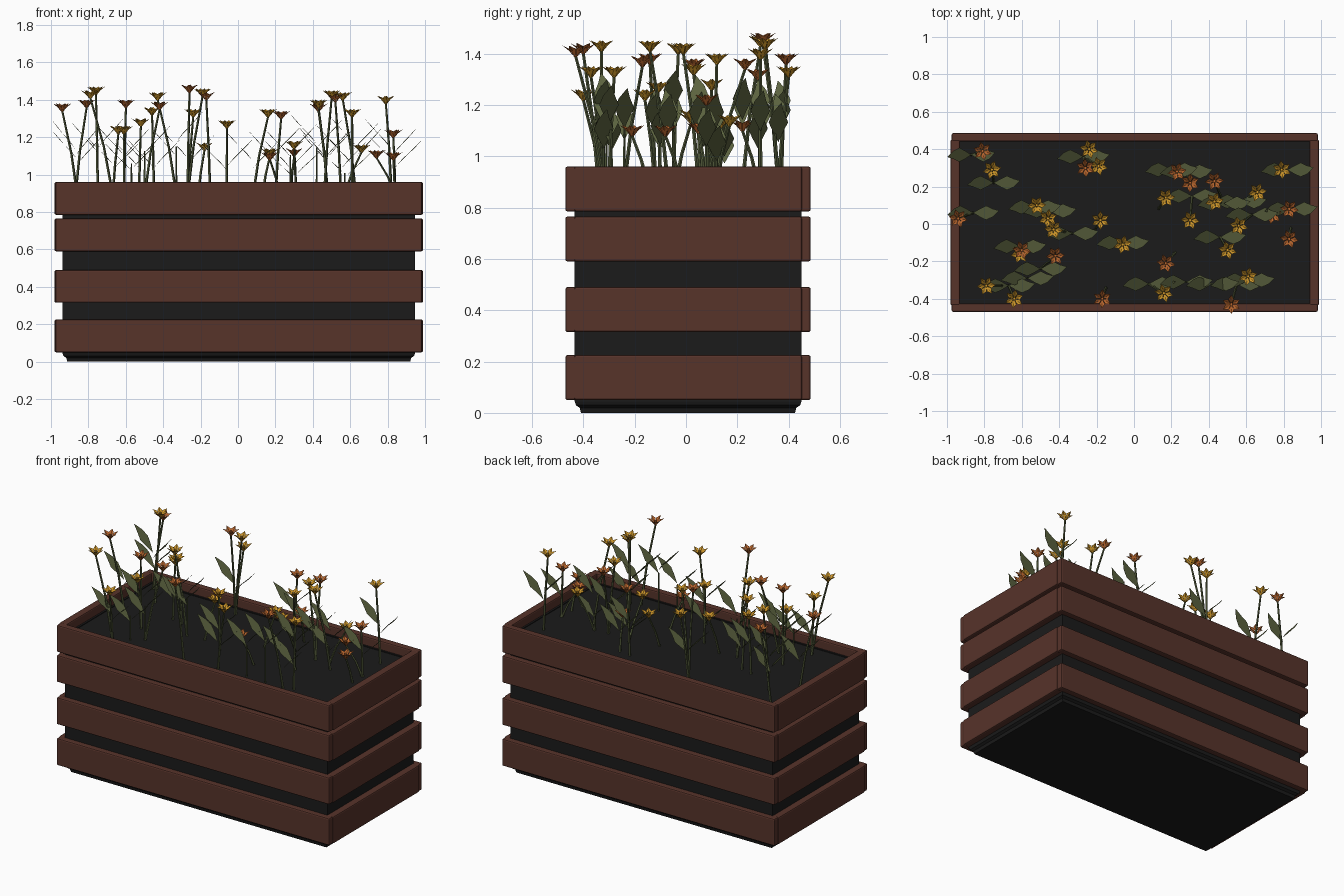
import bpy, bmesh, random
from math import pi, cos, sin
from mathutils import Vector, Matrix

random.seed(4)
cube = bpy.data.objects.get("Cube")
if cube:
    bpy.data.objects.remove(cube)


def material(name, rgb):
    lin = [((c / 255 + 0.055) / 1.055) ** 2.4 for c in rgb]
    m = bpy.data.materials.new(name)
    m.use_nodes = True
    m.diffuse_color = (*lin, 1)
    m.node_tree.nodes["Principled BSDF"].inputs["Base Color"].default_value = (*lin, 1)
    return m


wood = material("red brown wood", (87, 51, 42))
plastic = material("black liner", (27, 27, 27))
earth = material("dark soil", (27, 27, 27))
stem_green = material("stem green", (82, 90, 58))
leaf_green = material("leaf green", (93, 100, 64))
yellow = material("golden yellow", (205, 150, 42))
orange = material("burnt orange", (184, 102, 46))


def finish(bm, name, mat):
    mesh = bpy.data.meshes.new(name)
    bm.to_mesh(mesh)
    bm.free()
    ob = bpy.data.objects.new(name, mesh)
    bpy.context.collection.objects.link(ob)
    mesh.materials.append(mat)
    return ob


def box(name, lo, hi, mat, bevel=0.0):
    lo, hi = Vector(lo), Vector(hi)
    bm = bmesh.new()
    bmesh.ops.create_cube(bm, size=1)
    bmesh.ops.scale(bm, vec=hi - lo, verts=bm.verts)
    bmesh.ops.translate(bm, vec=(lo + hi) / 2, verts=bm.verts)
    ob = finish(bm, name, mat)
    if bevel:
        mod = ob.modifiers.new("soft_edges", "BEVEL")
        mod.width = bevel
        mod.segments = 2


# Wooden planks in four rings
MID, HALF, FRONT, BACK, T = 0.004, 0.979, -0.47, 0.486, 0.045
for i, z in enumerate((0.05, 0.315, 0.59, 0.785)):
    top = z + 0.175
    x0, x1 = MID - HALF, MID + HALF
    box(f"front_plank_{i}", (x0, FRONT, z), (x1, FRONT + T, top), wood, 0.008)
    box(f"back_plank_{i}", (x0, BACK - T, z), (x1, BACK, top), wood, 0.008)
    for side, s in (("left", 1), ("right", -1)):
        a, b = sorted((MID + s * (HALF - T), MID + s * (HALF + 0.006)))
        box(f"{side}_plank_{i}", (a, FRONT + 0.034, z), (b, BACK - 0.034, top), wood, 0.008)

# Liner: rectangular rings lofted from the foot, over the rim, down to the floor
bm = bmesh.new()
rings = []
for inset, z in ((0.025, 0), (0.02, 0.02), (0.005, 0.03), (0, 0.045), (0, 0.905),
                 (0.02, 0.905), (0.02, 0.86)):
    x, y0, y1 = 0.942 - inset, FRONT + 0.036 + inset, BACK - 0.036 - inset
    rings.append([bm.verts.new(p) for p in ((MID - x, y0, z), (MID + x, y0, z),
                                            (MID + x, y1, z), (MID - x, y1, z))])
for a, b in zip(rings, rings[1:]):
    for k in range(4):
        n = (k + 1) % 4
        bm.faces.new((a[k], a[n], b[n], b[k]))
bm.faces.new(rings[0][::-1])
finish(bm, "liner", plastic)
SOIL = 0.9
box("soil", (-0.925, FRONT + 0.05, 0.8), (0.93, BACK - 0.05, SOIL), earth)

# Plant clumps: centres of the leaf pairs, in hundredths
clumps = [Vector((x / 100, y / 100, SOIL - 0.01)) for x, y in (
    (-87, 37), (-75, 22), (-86, 6), (-53, 9), (-45, 7), (-27, 36), (-61, -12),
    (-33, -5), (-6, -10), (-50, -24), (-57, -29), (-67, -33), (20, 29), (28, 28),
    (31, 15), (57, 12), (46, -7), (8, -32), (28, -31), (42, -32), (55, -32), (61, -30),
    (82, 29), (84, 8), (63, 5), (48, 11))]

# Flower heads by colour: x, y, height in hundredths
blooms = {
    "yellow": ((-76, 29, 145), (-79, -33, 143), (-64, -40, 124), (-61, -16, 124),
               (-52, 10, 128), (-46, 3, 134), (-43, -3, 142), (-24, 40, 133),
               (-19, 31, 144), (-18, 2, 115), (-6, -11, 127), (17, 14, 112),
               (43, 12, 138), (30, 2, 116), (16, -37, 133), (50, -14, 143),
               (56, -1, 142), (66, 17, 114), (61, -28, 133), (79, 29, 140)),
    "orange": ((-81, 39, 138), (-94, 3, 136), (-60, -14, 138), (-42, -17, 137),
               (-26, 30, 146), (-17, -40, 142), (23, 28, 132), (30, 22, 112),
               (43, 23, 136), (17, -21, 110), (52, -43, 141), (74, 5, 111),
               (83, 8, 122), (83, -8, 110)),
}


def flat_distance(a, b):
    return (a.xy - b.xy).length


def add_stem(bm, base, tip, r0=0.008, r1=0.006, sides=5):
    # Tapering tube that starts upright and then leans
    mid = base.lerp(tip, 0.5)
    mid.xy = base.xy.lerp(tip.xy, 0.4)
    loops = []
    for p, r in ((base, r0), (mid, (r0 + r1) / 2), (tip, r1)):
        loops.append([bm.verts.new(p + Vector((cos(2 * pi * k / sides), sin(2 * pi * k / sides), 0)) * r)
                      for k in range(sides)])
    for a, b in zip(loops, loops[1:]):
        for k in range(sides):
            n = (k + 1) % sides
            bm.faces.new((a[k], a[n], b[n], b[k]))
    bm.faces.new(loops[-1])


def add_flower(bm, centre, spin, petals=6):
    # Pointed, creased petals opening from a small cup
    for k in range(petals):
        turn = Matrix.Rotation(spin + 2 * pi * k / petals, 3, "Z")
        root, crease, tip, lft, rgt = [bm.verts.new(centre + turn @ Vector(p)) for p in (
            (0.002, 0, -0.027), (0.025, 0, 0), (0.051, 0, 0.021),
            (0.027, 0.015, 0.009), (0.027, -0.015, 0.009))]
        for f in ((root, crease, lft), (root, rgt, crease), (crease, tip, lft), (crease, rgt, tip)):
            bm.faces.new(f)
    # Upright inner tuft
    bmesh.ops.create_cone(bm, segments=5, radius1=0.004, radius2=0.009, depth=0.03,
                          cap_ends=True, matrix=Matrix.Translation(centre - Vector((0, 0, 0.008))))


stems = bmesh.new()
all_heads = []
for name, mat in (("yellow", yellow), ("orange", orange)):
    flowers = bmesh.new()
    for bloom in blooms[name]:
        head = Vector(bloom) / 100
        all_heads.append(head)
        base = min(clumps, key=lambda c: flat_distance(c, head))
        if flat_distance(base, head) > 0.14:
            toward_middle = -0.06 if head.y > 0 else 0.06
            base = Vector((head.x + random.uniform(-0.06, 0.06), head.y + toward_middle, SOIL - 0.01))
        add_stem(stems, base, head - Vector((0, 0, 0.02)))
        add_flower(flowers, head, random.uniform(0, 1))
    finish(flowers, f"{name}_flowers", mat)

# Leaves: pointed diamonds rising to both sides, higher on taller plants
leaves = bmesh.new()
for c in clumps:
    nearest = min(all_heads, key=lambda h: flat_distance(c, h))
    height = nearest.z - SOIL
    for s in (-1, 1):
        start = c + Vector((0, 0, height * random.uniform(0.32, 0.55)))
        rise = 0.12 + 0.08 * height
        reach = min(0.142, 0.998 - abs(c.x))
        skew = 0.012 * s
        outline = [(0, 0, 0), (0.26, -0.022, 0.27), (0.5, -0.038, 0.5), (0.76, -0.022, 0.74),
                   (1, skew, 1), (0.74, 0.022, 0.75), (0.5, 0.038, 0.5), (0.24, 0.02, 0.28)]
        corners = [leaves.verts.new(start + Vector((s * u * reach, v, w * rise))) for u, v, w in outline]
        leaves.faces.new(corners[::s])
    # Short stalk where no flower stem rises through the pair
    if flat_distance(c, nearest) > 0.1:
        add_stem(stems, c, c + Vector((0, 0, height * 0.5)), 0.006, 0.004)
finish(leaves, "leaves", leaf_green)
finish(stems, "stems", stem_green)
